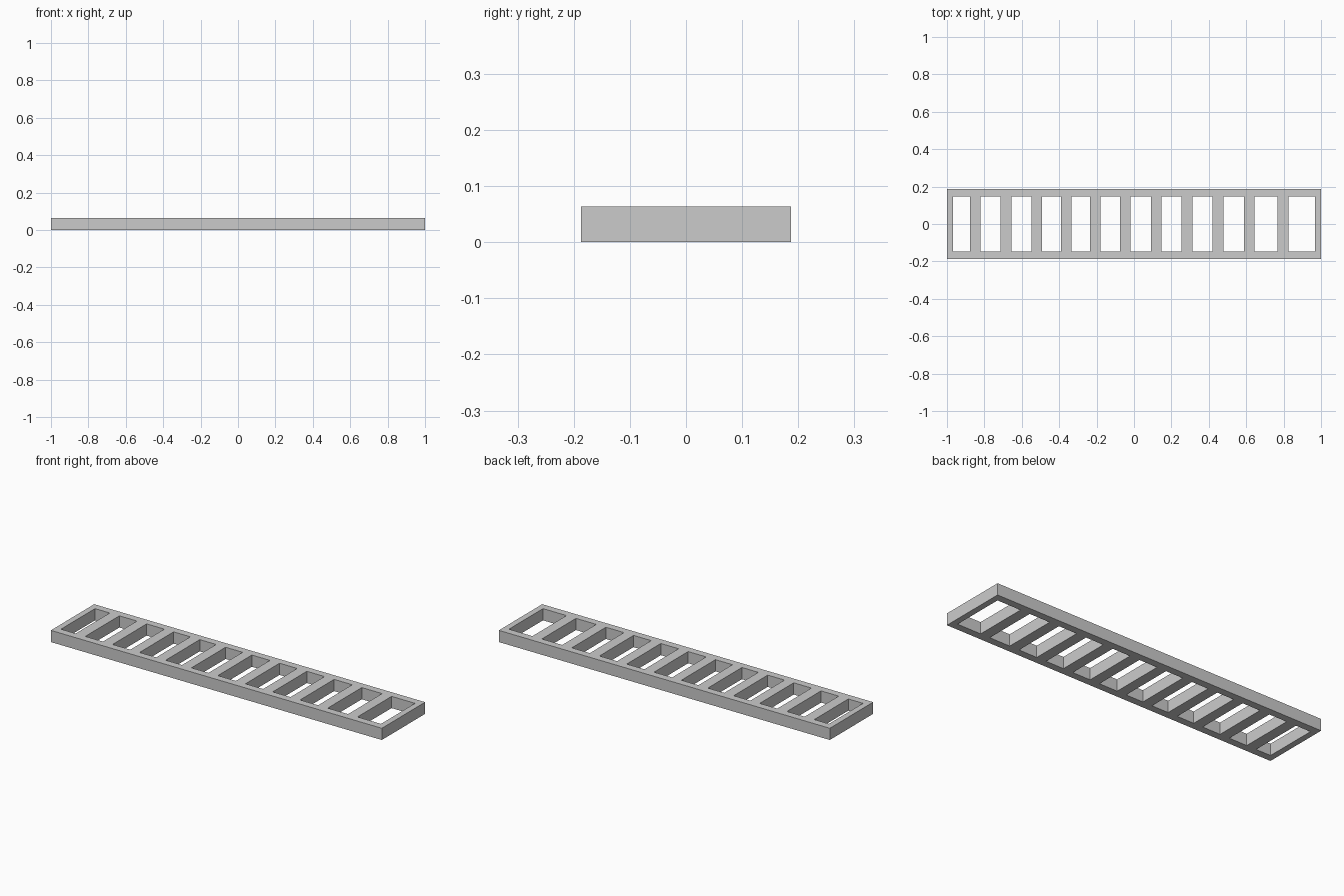
import bpy

if "Cube" in bpy.data.objects:
    bpy.data.objects.remove(bpy.data.objects["Cube"])

HEIGHT = 0.064      # thickness of every bar
HALF_W = 0.187      # outer half width
INNER_W = 0.147     # half width between the rails
END = 0.033         # end bar width


def box(name, x0, x1, y0, y1):
    """Box standing on z = 0, given its plan extents."""
    bpy.ops.mesh.primitive_cube_add(
        size=1, location=((x0 + x1) / 2, (y0 + y1) / 2, HEIGHT / 2))
    ob = bpy.context.object
    ob.name = name
    ob.scale = (x1 - x0, y1 - y0, HEIGHT)
    bpy.ops.object.transform_apply(location=False, rotation=False, scale=True)
    return ob


# Long side rails
box("front_rail", -1, 1, -HALF_W, -INNER_W)
box("back_rail", -1, 1, INNER_W, HALF_W)

# End bars between the rails
box("left_end_bar", -1, -1 + END, -INNER_W, INNER_W)
box("right_end_bar", 1 - END, 1, -INNER_W, INNER_W)

# Rungs, slightly uneven spacing
rungs = [(-0.878, -0.82), (-0.713, -0.655), (-0.548, -0.492),
         (-0.391, -0.334), (-0.235, -0.178), (-0.075, -0.019),
         (0.09, 0.148), (0.255, 0.313), (0.42, 0.478),
         (0.587, 0.645), (0.768, 0.825)]
for i, (x0, x1) in enumerate(rungs, 1):
    box(f"rung_{i}", x0, x1, -INNER_W, INNER_W)
